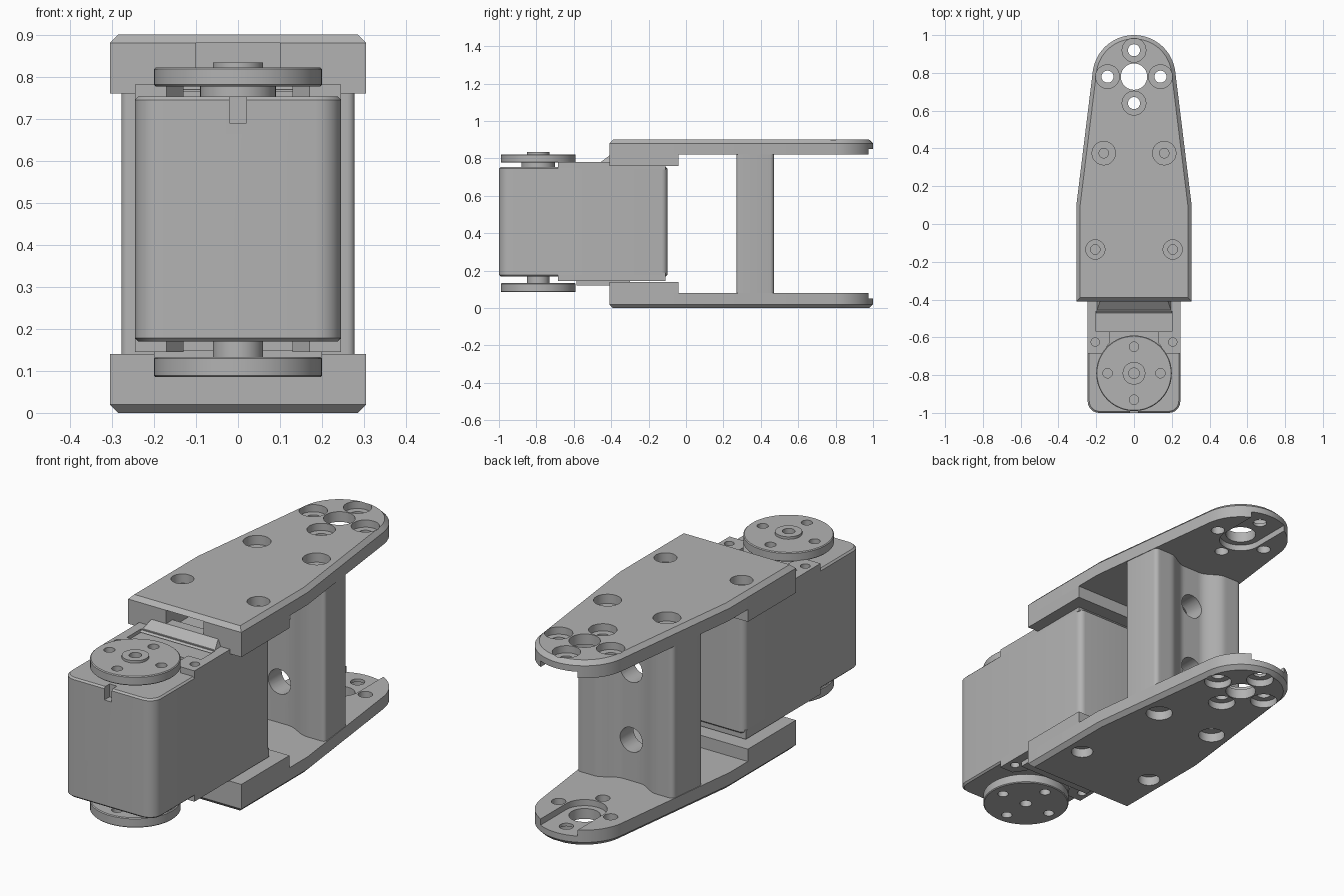
import bpy, bmesh, math
from mathutils import Matrix

cube = bpy.data.objects.get("Cube")
if cube:
    bpy.data.objects.remove(cube, do_unlink=True)

grey = bpy.data.materials.new("plain grey")
grey.use_nodes = True
colour = (0.45, 0.45, 0.45, 1)
grey.diffuse_color = colour
grey.node_tree.nodes["Principled BSDF"].inputs["Base Color"].default_value = colour

TOP = 0.9


def loft(name, layers):
    """Solid through matching outlines, each given as (points, z)."""
    bm = bmesh.new()
    rings = [[bm.verts.new((x, y, z)) for x, y in pts] for pts, z in layers]
    n = len(rings[0])
    for low, high in zip(rings, rings[1:]):
        for i in range(n):
            j = (i + 1) % n
            bm.faces.new((low[i], low[j], high[j], high[i]))
    bm.faces.new(rings[0][::-1])
    bm.faces.new(rings[-1])
    bmesh.ops.recalc_face_normals(bm, faces=bm.faces)
    mesh = bpy.data.meshes.new(name)
    bm.to_mesh(mesh)
    bm.free()
    mesh.materials.append(grey)
    obj = bpy.data.objects.new(name, mesh)
    bpy.context.collection.objects.link(obj)
    return obj


def prism(name, pts, z0, z1):
    return loft(name, [(pts, z0), (pts, z1)])


def arc(cx, cy, r, a0, a1, n):
    steps = [math.radians(a0 + (a1 - a0) * i / n) for i in range(n + 1)]
    return [(cx + r * math.cos(a), cy + r * math.sin(a)) for a in steps]


def circle(cx, cy, r, n=40):
    return arc(cx, cy, r, 0, 360, n)[:-1]


def rect(x, y0, y1):
    return [(-x, y0), (x, y0), (x, y1), (-x, y1)]


def rounded(x, y0, y1, front, back):
    return (arc(-x + front, y0 + front, front, 180, 270, 6)
            + arc(x - front, y0 + front, front, 270, 360, 6)
            + arc(x - back, y1 - back, back, 0, 90, 6)
            + arc(-x + back, y1 - back, back, 90, 180, 6))


def cut(obj, cutter):
    cutter.hide_render = True
    mod = obj.modifiers.new("cut", "BOOLEAN")
    mod.operation = "DIFFERENCE"
    mod.solver = "EXACT"
    mod.object = cutter
    bpy.context.view_layer.objects.active = obj
    bpy.ops.object.modifier_apply(modifier=mod.name)
    bpy.data.objects.remove(cutter, do_unlink=True)


def drill(obj, x, y, r, z0, z1):
    cut(obj, prism("drill", circle(x, y, r, 28), z0, z1))


def mirrored(obj, name):
    """Copy turned upside down about the mid height."""
    copy = obj.copy()
    copy.data = obj.data.copy()
    copy.name = name
    bpy.context.collection.objects.link(copy)
    copy.data.transform(Matrix.Translation((0, 0, TOP)) @ Matrix.Diagonal((1, 1, -1, 1)))
    copy.data.flip_normals()
    return copy


# Tapered side plate with chamfered outer edge
def plate_outline(d):
    x = 0.305 - d
    return ([(-x, -0.41 + d), (x, -0.41 + d), (x, 0.1)]
            + arc(0, 0.78, 0.22 - d, 7, 173, 32) + [(-x, 0.1)])


full = plate_outline(0)
plate = loft("upper_plate", [(full, 0.82), (full, 0.88), (plate_outline(0.02), TOP)])
block = prism("upper_clamp_block", rect(0.305, -0.41, -0.04), 0.76, 0.82)

# Rounded slot in the inner face, open at the tip
cut(plate, prism("slot", arc(0, 0.78, 0.1, 180, 360, 20) + [(0.1, 1.1), (-0.1, 1.1)], 0.8, 0.85))
drill(plate, 0, 0.78, 0.07, 0.7, 1)

# Counterbored screw holes
tip_holes = [(0, 0.92), (0.14, 0.78), (-0.14, 0.78), (0, 0.64)]
for x, y in tip_holes:
    drill(plate, x, y, 0.063, 0.865, 1)
    drill(plate, x, y, 0.032, 0.7, 1)
for side in (-1, 1):
    for x, y, r in ((0.16, 0.375, 0.062), (0.205, -0.135, 0.051)):
        drill(plate, side * x, y, r, 0.855, 1)
        drill(plate, side * x, y, 0.025, 0.8, 1)

mirrored(plate, "lower_plate")
mirrored(block, "lower_clamp_block")

# Cable channel only in the upper clamp
for part in (plate, block):
    cut(part, prism("channel", rect(0.1, -0.5, -0.2), 0.7, 0.88))


# Spacer with thick sides and a thin pierced web
def spacer_outline():
    edge = []
    for i in range(41):
        x = -0.26 + 0.52 * i / 40
        t = min(max((abs(x) - 0.05) / 0.13, 0), 1)
        edge.append((x, 0.05 + 0.05 * t * t * (3 - 2 * t)))
    front = [(x, 0.37 - t) for x, t in edge]
    back = [(x, 0.37 + t) for x, t in reversed(edge)]
    right = arc(0.26, 0.29, 0.02, 270, 360, 5)[1:] + arc(0.26, 0.45, 0.02, 0, 90, 5)[:-1]
    left = [(-x, y) for x, y in reversed(right)]
    return [(x * (1 - 0.39 * (y - 0.27)), y) for x, y in front + right + back + left]


spacer = prism("spacer", spacer_outline(), 0.08, 0.82)
for z in (0.28, 0.62):
    hole = prism("web_hole", circle(0, 0, 0.06), -0.3, 0.3)
    hole.data.transform(Matrix.Translation((0, 0.37, z)) @ Matrix.Rotation(math.pi / 2, 4, "X"))
    cut(spacer, hole)

# Motor body
body_line = rounded(0.245, -1, -0.1, 0.06, 0.03)
inner_line = rounded(0.237, -0.992, -0.108, 0.055, 0.025)
body = loft("motor_body", [(inner_line, 0.17), (body_line, 0.178),
                           (body_line, 0.745), (inner_line, 0.753)])
cut(body, prism("front_notch", rect(0.02, -1.1, -0.96), 0.69, 0.8))

# Raised covers with two ears beside the output disc
right_side = [(0.13, -0.57), (0.13, -0.63), (0.17, -0.685), (0.245, -0.685), (0.245, -0.11)]
cover_line = right_side + [(-x, y) for x, y in reversed(right_side)]
cover = prism("upper_cover", cover_line, 0.74, 0.782)
for x in (-0.205, 0.205):
    drill(cover, x, -0.625, 0.022, 0.755, 0.9)
mirrored_cover = mirrored(cover, "lower_cover")
mirrored_cover.data.transform(Matrix.Translation((0, 0, 0.027)))
cut(cover, prism("connector_recess", rect(0.2, -0.57, -0.46), 0.765, 0.9))
loft("connector_ramp", [(rect(0.2, -0.47, -0.36), 0.77),
                        (rect(0.18, -0.41, -0.36), 0.815)])
prism("lower_cover_pad", rect(0.2, -0.585, -0.3), 0.122, 0.15)


# Output discs with four screw holes each
def disc(name, z0, z1, hub):
    edge, flat = circle(0, -0.79, 0.2, 64), circle(0, -0.79, 0.196, 64)
    obj = loft(name, [(flat, z0), (edge, z0 + 0.004), (edge, z1 - 0.004), (flat, z1)])
    for x, y in ((0, 0.14), (0, -0.14), (0.14, 0), (-0.14, 0)):
        drill(obj, x, -0.79 + y, 0.025, z0 - 0.1, z1 + 0.1)
    drill(obj, 0, -0.79, hub, z0 - 0.1, z1 + 0.1)


disc("upper_disc", 0.777, 0.822, 0.05)
disc("lower_disc", 0.085, 0.133, 0.028)
prism("upper_boss", circle(0, -0.79, 0.09), 0.74, 0.78)
prism("lower_boss", circle(0, -0.79, 0.06), 0.12, 0.19)
hub = prism("upper_hub", circle(0, -0.79, 0.06), 0.775, 0.834)
drill(hub, 0, -0.79, 0.028, 0.8, 0.9)

# Smooth curved walls, sharp edges kept
for obj in bpy.context.scene.objects:
    obj.select_set(obj.type == "MESH")
bpy.context.view_layer.objects.active = plate
bpy.ops.object.shade_smooth_by_angle(angle=math.radians(28))
